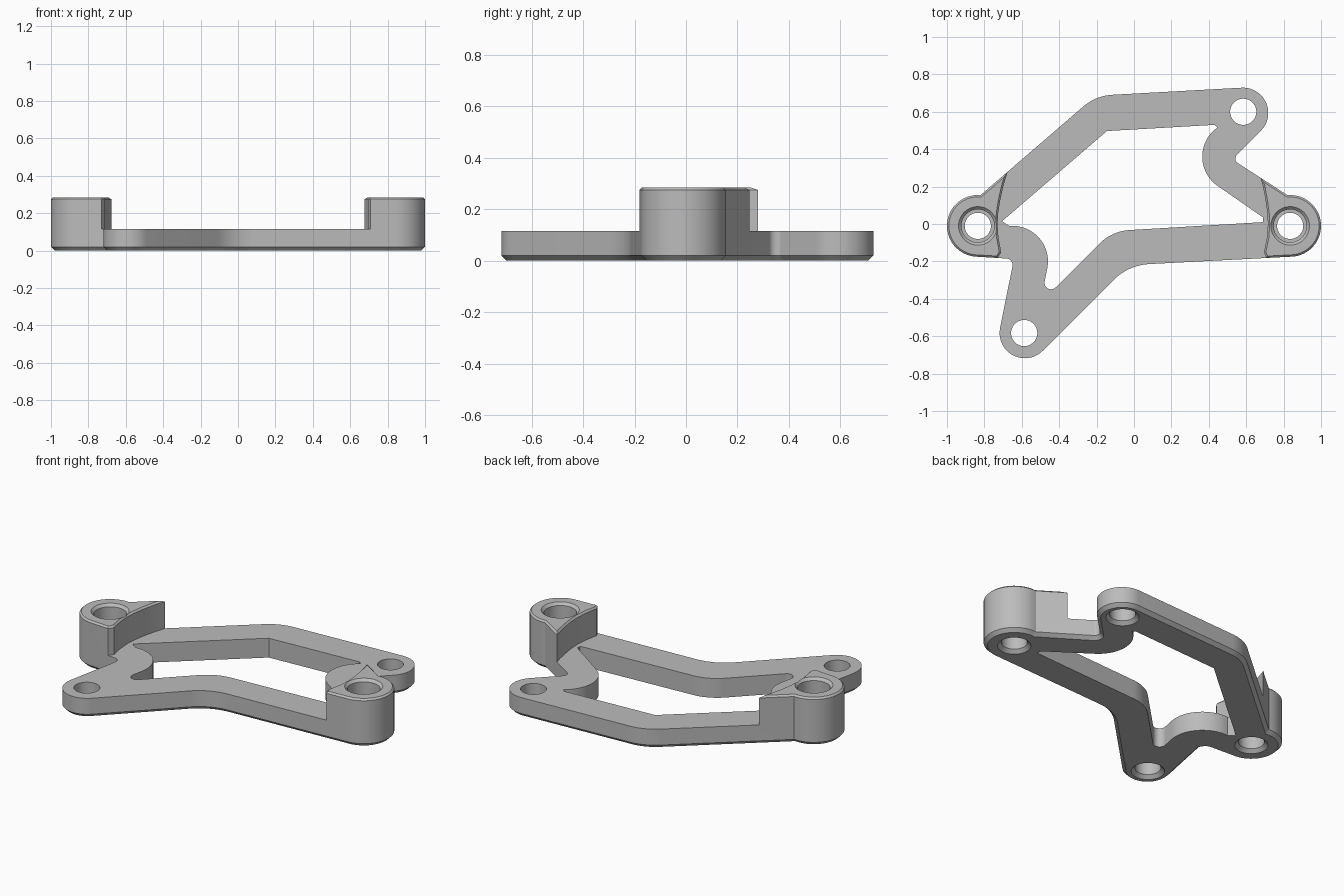
import bpy, bmesh
from math import sin, cos, tan, radians
from mathutils import Vector

if "Cube" in bpy.data.objects:
    bpy.data.objects.remove(bpy.data.objects["Cube"])

PLATE, TOP, HOLE = 0.115, 0.285, 0.07
BOSSES = [(-0.835, -0.01), (0.835, -0.01)]
FEET = [(-0.587, -0.583), (0.584, 0.6)]


def arc(center, r, a0, a1, steps=28):
    angles = [radians(a0 + (a1 - a0) * i / steps) for i in range(steps + 1)]
    return [(center[0] + r * cos(a), center[1] + r * sin(a)) for a in angles]


def rounded(points):
    """Outline from (x, y) corners and (x, y, radius) filleted corners."""
    out = []
    for i, p in enumerate(points):
        c = Vector(p[:2])
        if len(p) == 2:
            out.append(c)
            continue
        u = (Vector(points[i - 1][:2]) - c).normalized()
        v = (Vector(points[(i + 1) % len(points)][:2]) - c).normalized()
        half = u.angle(v) / 2
        mid = c + (u + v).normalized() * (p[2] / sin(half))
        start = c + u * (p[2] / tan(half)) - mid
        end = c + v * (p[2] / tan(half)) - mid
        sweep, n = start.angle_signed(end), 20
        for k in range(n + 1):
            a = -sweep * k / n
            out.append(mid + Vector((start.x * cos(a) - start.y * sin(a),
                                     start.x * sin(a) + start.y * cos(a))))
    return out


def inset(points, d):
    """Move a counterclockwise outline inward by d, keeping mitred corners."""
    out = []
    for i, p in enumerate(points):
        a = (p - points[i - 1]).normalized()
        b = (points[(i + 1) % len(points)] - p).normalized()
        na, nb = Vector((-a.y, a.x)), Vector((-b.y, b.x))
        out.append(p + (na + nb) * (d / max(0.3, 1 + na.dot(nb))))
    return out


def loft(name, outline, layers):
    """Solid from an outline, with layers of (height, inset)."""
    pts = [Vector(p) for p in outline]
    pts = [p for i, p in enumerate(pts) if (p - pts[i - 1]).length > 1e-4]
    if sum(pts[i - 1].cross(p) for i, p in enumerate(pts)) < 0:
        pts.reverse()
    bm = bmesh.new()
    rings = [[bm.verts.new((p.x, p.y, z)) for p in inset(pts, d)] for z, d in layers]
    n = len(pts)
    bm.faces.new(rings[0][::-1])
    bm.faces.new(rings[-1])
    for low, high in zip(rings, rings[1:]):
        for i in range(n):
            j = (i + 1) % n
            bm.faces.new((low[i], low[j], high[j], high[i]))
    mesh = bpy.data.meshes.new(name)
    bm.to_mesh(mesh)
    bm.free()
    ob = bpy.data.objects.new(name, mesh)
    bpy.context.collection.objects.link(ob)
    return ob


# Outer outline: left boss, front foot, front bar, right boss, rear foot, rear bar
outline = rounded(
    arc(BOSSES[0], 0.165, 85, 264)
    + [(-0.642, -0.187, 0.035), (-0.804, -0.994, 0.135), (-0.03, -0.22, 0.29)]
    + arc(BOSSES[1], 0.165, -90, 95)
    + [(0.525, 0.345, 0.03), (0.928, 0.748, 0.135), (-0.204, 0.686, 0.26)])
bracket = loft("bracket", outline,
               [(0, 0.02), (0.02, 0), (TOP - 0.01, 0), (TOP, 0.01)])

# Central opening
opening = rounded(
    [(-0.705, 0.015), (-0.145, 0.497), (0.43, 0.53)]
    + arc((0.555, 0.36), 0.19, 125, 237)
    + [(0.69, 0.035), (0.69, 0.01), (-0.118, -0.038, 0.25), (-0.501, -0.421, 0.035)]
    + arc((-0.65, -0.2), 0.19, -11, 95))
cutters = [loft("opening_cutter", opening, [(-0.1, 0), (0.5, 0)])]

# Space above the bars, leaving only the two curved posts at full height
left_edge = [(-0.665, 0.31), (-0.677, 0.275), (-0.698, 0.205), (-0.715, 0.13),
             (-0.726, 0.06), (-0.73, 0), (-0.725, -0.07), (-0.71, -0.152),
             (-0.732, -0.185), (-0.75, -0.21)]
right_edge = [(0.73, -0.21), (0.71, -0.185), (0.695, -0.152), (0.711, -0.07),
              (0.716, 0), (0.713, 0.06), (0.703, 0.13), (0.69, 0.2),
              (0.677, 0.245), (0.665, 0.28)]
space = left_edge + [(-0.75, -1), (0.75, -1)] + right_edge + [(0.9, 0.33), (0.9, 1), (-0.9, 1), (-0.9, 0.6)]
cutters.append(loft("clearance_cutter", space,
                    [(PLATE, 0), (TOP - 0.01, 0), (TOP + 0.01, -0.02)]))

# Screw holes chamfered underneath; the bosses are also counterbored
for i, c in enumerate(FEET + BOSSES):
    layers = [(-0.01, -0.03), (0.02, 0), (0.5, 0)]
    if i > 1:
        layers = layers[:2] + [(0.1, 0), (0.1, -0.018), (TOP - 0.015, -0.018), (TOP + 0.01, -0.043)]
    cutters.append(loft("hole_cutter", arc(c, HOLE, 0, 360, 48)[:-1], layers))

bpy.context.view_layer.objects.active = bracket
bracket.select_set(True)
for cutter in cutters:
    cutter.hide_render = True
    mod = bracket.modifiers.new("cut", "BOOLEAN")
    mod.operation, mod.solver, mod.object = "DIFFERENCE", "EXACT", cutter
    bpy.ops.object.modifier_apply(modifier=mod.name)
    bpy.data.objects.remove(cutter)

# Grey finish
grey = bpy.data.materials.new("grey")
grey.use_nodes = True
colour = (0.5, 0.5, 0.5, 1)
grey.diffuse_color = colour
grey.node_tree.nodes["Principled BSDF"].inputs["Base Color"].default_value = colour
bracket.data.materials.clear()
bracket.data.materials.append(grey)
bpy.ops.object.shade_smooth_by_angle(angle=radians(25))
